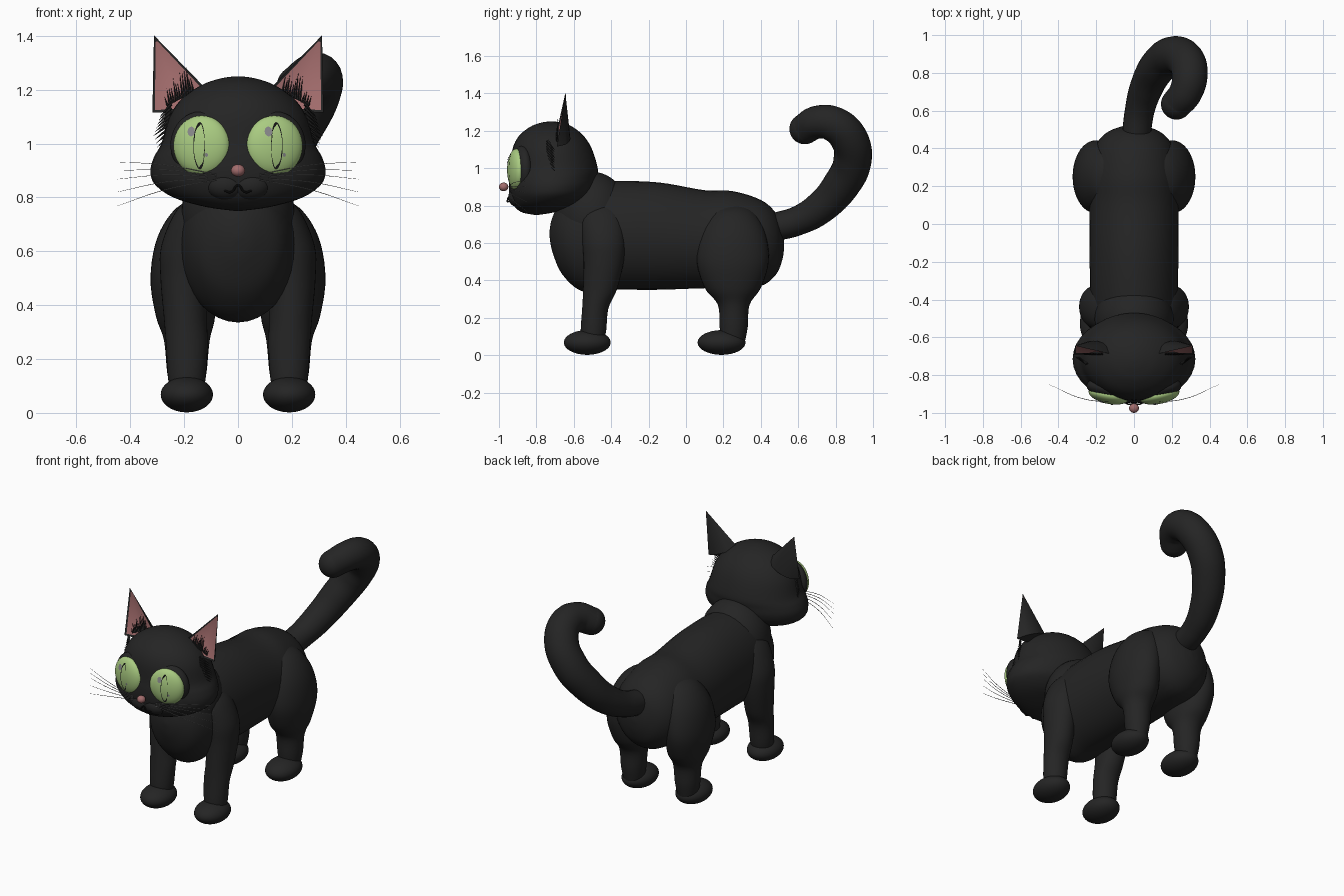
import bpy, bmesh, math, random
from mathutils import Vector, Matrix

random.seed(4)
cube = bpy.data.objects.get("Cube")
if cube:
    bpy.data.objects.remove(cube, do_unlink=True)


def material(name, rgb):
    m = bpy.data.materials.new(name)
    m.use_nodes = True
    m.diffuse_color = (*rgb, 1)
    bsdf = next(n for n in m.node_tree.nodes if n.type == 'BSDF_PRINCIPLED')
    bsdf.inputs["Base Color"].default_value = (*rgb, 1)
    bsdf.inputs["Roughness"].default_value = 0.8
    return m


FUR = material("black fur", (0.018, 0.018, 0.018))
PUPIL = material("pupil black", (0.008, 0.008, 0.008))
GREEN = material("eye green", (0.40, 0.60, 0.22))
PINK = material("soft pink", (0.36, 0.15, 0.15))
GREY = material("glint grey", (0.24, 0.24, 0.25))
WHISKER = material("whisker grey", (0.3, 0.3, 0.3))


def smooth(ob):
    bpy.ops.object.select_all(action='DESELECT')
    ob.select_set(True)
    bpy.context.view_layer.objects.active = ob
    bpy.ops.object.shade_smooth_by_angle(angle=math.radians(40))


def finish(name, bm, *mats, matrix=None):
    bmesh.ops.recalc_face_normals(bm, faces=bm.faces)
    me = bpy.data.meshes.new(name)
    bm.to_mesh(me)
    bm.free()
    for m in mats:
        me.materials.append(m)
    ob = bpy.data.objects.new(name, me)
    bpy.context.collection.objects.link(ob)
    if matrix:
        ob.matrix_world = matrix
    smooth(ob)
    return ob


def ellipsoid(name, centre, radii, mat, yaw=0):
    bm = bmesh.new()
    bmesh.ops.create_uvsphere(bm, u_segments=40, v_segments=24, radius=1)
    bmesh.ops.scale(bm, vec=radii, verts=bm.verts)
    place = Matrix.Translation(centre) @ Matrix.Rotation(yaw, 4, 'Z')
    return finish(name, bm, mat, matrix=place)


def blend(secs, steps=5):
    """Smoothly interpolate cross-sections."""
    out = []
    for i in range(len(secs) - 1):
        a, b, c, d = (secs[max(0, min(len(secs) - 1, i + k))] for k in (-1, 0, 1, 2))
        for s in range(steps):
            t = s / steps
            out.append([q + t / 2 * (r - p + t * (2 * p - 5 * q + 4 * r - e + t * (3 * (q - r) + e - p)))
                        for p, q, r, e in zip(a, b, c, d)])
    return out + [secs[-1]]


def loft(name, axis, secs, mat, side=1, n=36):
    """Elliptical sections: (position along axis, x, other, x radius, other radius)."""
    bm = bmesh.new()
    rings = []
    for t, x, o, rx, ro in blend(secs):
        ring = []
        for k in range(n):
            a = math.tau * k / n
            px, po = side * (x + rx * math.cos(a)), o + ro * math.sin(a)
            ring.append(bm.verts.new((px, po, t) if axis == 'Z' else (px, t, po)))
        rings.append(ring)
    for r, q in zip(rings, rings[1:]):
        for k in range(n):
            bm.faces.new((r[k], r[(k + 1) % n], q[(k + 1) % n], q[k]))
    bm.faces.new(rings[0])
    bm.faces.new(rings[-1])
    return finish(name, bm, mat)


def tube(name, points, radii, depth, mat, sides=6):
    cu = bpy.data.curves.new(name, 'CURVE')
    cu.dimensions = '3D'
    cu.bevel_depth, cu.bevel_resolution, cu.use_fill_caps = depth, sides, True
    sp = cu.splines.new('BEZIER')
    sp.bezier_points.add(len(points) - 1)
    for p, co, r in zip(sp.bezier_points, points, radii):
        p.co, p.radius = co, r
        p.handle_left_type = p.handle_right_type = 'AUTO'
    cu.materials.append(mat)
    ob = bpy.data.objects.new(name, cu)
    bpy.context.collection.objects.link(ob)
    bpy.ops.object.select_all(action='DESELECT')
    ob.select_set(True)
    bpy.context.view_layer.objects.active = ob
    bpy.ops.object.convert(target='MESH')
    smooth(bpy.context.object)


def tuft(name, strands):
    """Thin fur spikes, each from a root to a tip."""
    bm = bmesh.new()
    for root, tip, r in strands:
        d = Vector(tip) - Vector(root)
        place = Matrix.Translation((Vector(root) + Vector(tip)) / 2) @ d.to_track_quat('Z', 'Y').to_matrix().to_4x4()
        bmesh.ops.create_cone(bm, segments=5, radius1=r, radius2=0, depth=d.length, cap_ends=True, matrix=place)
    finish(name, bm, FUR)


# Torso and neck
loft("torso", 'Y', [
    (-.73, 0, .65, .01, .01), (-.715, 0, .645, .07, .09), (-.66, 0, .63, .16, .2),
    (-.55, 0, .625, .21, .285), (-.4, 0, .64, .23, .29), (-.15, 0, .637, .235, .287),
    (.1, 0, .62, .235, .262), (.25, 0, .617, .235, .26), (.4, 0, .6, .21, .23),
    (.48, 0, .595, .15, .165), (.515, 0, .59, .07, .08), (.525, 0, .59, .01, .01)], FUR)
ellipsoid("neck", (0, -.5, .74), (.21, .2, .24), FUR)

# Head, widening into the cheeks
loft("head", 'Z', [
    (.75, 0, -.8, .01, .01), (.765, 0, -.79, .12, .09), (.8, 0, -.75, .24, .17),
    (.85, 0, -.725, .31, .215), (.9, 0, -.715, .325, .232), (.95, 0, -.71, .312, .235),
    (1.0, 0, -.705, .285, .233), (1.1, 0, -.715, .255, .213), (1.17, 0, -.72, .205, .175),
    (1.22, 0, -.72, .13, .115), (1.243, 0, -.72, .06, .055), (1.25, 0, -.72, .01, .01)], FUR)
for s, side in ((1, "left"), (-1, "right")):
    ellipsoid(side + "_muzzle", (s * .045, -.895, .845), (.075, .055, .055), FUR)
ellipsoid("nose", (0, -.975, .9), (.026, .025, .023), PINK)
tube("mouth", [(-.05, -.945, .825), (-.025, -.955, .82), (0, -.95, .845),
               (.025, -.955, .82), (.05, -.945, .825)], [1] * 5, .004, PUPIL, 2)

# Eyes with curved plates for the slit pupil and glints
EYE = (.107, .045, .112)


def eye_plate(name, cx, cz, rx, rz, lift, mat, place):
    bm = bmesh.new()
    bmesh.ops.create_circle(bm, cap_ends=True, segments=32, radius=1)
    for _ in range(4):
        inner = max(bm.faces, key=lambda f: len(f.verts))
        bmesh.ops.inset_region(bm, faces=[inner], thickness=.22)
    for v in bm.verts:
        x, z = cx + rx * v.co.x, cz + rz * v.co.y
        bulge = math.sqrt(max(0, 1 - (x / EYE[0]) ** 2 - (z / EYE[2]) ** 2))
        v.co = (x, -EYE[1] * bulge - lift, z)
    finish(name, bm, mat, matrix=place)


for s, side in ((1, "left"), (-1, "right")):
    yaw = s * math.radians(12)
    ellipsoid(side + "_eye_socket", (s * .135, -.875, .995), (.118, .055, .125), FUR, yaw)
    centre = (s * .135, -.907, .992)
    ellipsoid(side + "_eye", centre, EYE, GREEN, yaw)
    place = Matrix.Translation(centre) @ Matrix.Rotation(yaw, 4, 'Z')
    eye_plate(side + "_pupil", 0, 0, .022, .088, .002, PUPIL, place)
    eye_plate(side + "_glint", -.031, .053, .014, .018, .004, GREY, place)
    eye_plate(side + "_small_glint", .028, -.034, .006, .007, .004, GREY, place)


# Ears: flat pink-lined front and rounded back
def ear(side, s):
    bm = bmesh.new()
    tip = bm.verts.new((s * .312, -.645, 1.402))
    outer = bm.verts.new((s * .318, -.69, 1.115))
    low = bm.verts.new((s * .2, -.69, 1.12))
    inner = bm.verts.new((s * .115, -.69, 1.2))
    front = bm.faces.new((tip, outer, low, inner))
    arc = [outer]
    for k in range(1, 8):
        f = k / 8
        arc.append(bm.verts.new((s * (.318 - .203 * f), -.69 + .072 * math.sin(math.pi * f) ** .5,
                                 1.115 + .085 * f)))
    arc.append(inner)
    for a, b in zip(arc, arc[1:]):
        bm.faces.new((tip, a, b))
    bm.faces.new(arc + [low])
    bmesh.ops.recalc_face_normals(bm, faces=bm.faces)
    bmesh.ops.inset_region(bm, faces=[front], thickness=.014, depth=-.006)
    front.material_index = 1
    finish(side + "_ear", bm, FUR, PINK)


for s, side in ((1, "left"), (-1, "right")):
    ear(side, s)
    hairs = []
    for k in range(13):
        x, z = .165 + .008 * k, 1.19 - .004 * k
        h = random.uniform(.05, .11) * (1 if k < 9 else .6)
        hairs.append(((s * x, -.69, z), (s * (x + .012), -.683, z + h), .005))
    tuft(side + "_ear_tuft", hairs)
    cheek = []
    for k in range(10):
        z = 1.0 + .014 * k
        cheek.append(((s * .25, -.74, z + .02), (s * (.318 - .02 * abs(k - 4) / 4), -.7, z - .03), .008))
    tuft(side + "_cheek_tuft", cheek)
    # Whiskers
    for k, (z0, z1) in enumerate(((.885, .932), (.88, .9), (.875, .868), (.87, .82), (.865, .768))):
        tube(f"{side}_whisker_{k + 1}",
             [(s * .08, -.945, z0), (s * .27, -.925, (z0 + z1) / 2 + .012), (s * .45, -.85, z1)],
             [1, .8, .3], .0018, WHISKER, 1)

# Legs and paws
FRONT = [(.05, .19, -.5, .055, .055), (.13, .19, -.495, .07, .068), (.25, .19, -.485, .077, .07),
         (.35, .195, -.46, .08, .09), (.5, .2, -.44, .088, .107), (.62, .195, -.44, .09, .115),
         (.75, .16, -.45, .07, .105), (.83, .13, -.45, .02, .04)]
REAR = [(.05, .19, .25, .055, .06), (.15, .19, .255, .073, .075), (.27, .19, .255, .085, .085),
        (.36, .195, .25, .11, .15), (.5, .205, .25, .12, .192), (.65, .18, .25, .12, .175),
        (.76, .13, .25, .1, .12), (.81, .1, .25, .03, .04)]
for s, side in ((1, "left"), (-1, "right")):
    loft(side + "_front_leg", 'Z', FRONT, FUR, s)
    loft(side + "_rear_leg", 'Z', REAR, FUR, s)
    ellipsoid(side + "_front_paw", (s * .19, -.528, .068), (.097, .125, .066), FUR)
    ellipsoid(side + "_rear_paw", (s * .19, .19, .068), (.097, .128, .066), FUR)

# Tail, curling up, over and to the left
tube("tail", [(.01, .45, .68), (.03, .6, .72), (.065, .72, .79), (.125, .83, .91), (.2, .89, 1.04),
              (.27, .87, 1.16), (.295, .79, 1.235), (.275, .7, 1.245), (.225, .635, 1.21)],
     [.75, .78, .88, .98, 1.02, 1, .95, .88, .82], .1, FUR, 10)
ellipsoid("tail_tip", (.225, .635, 1.21), (.082, .082, .082), FUR)
